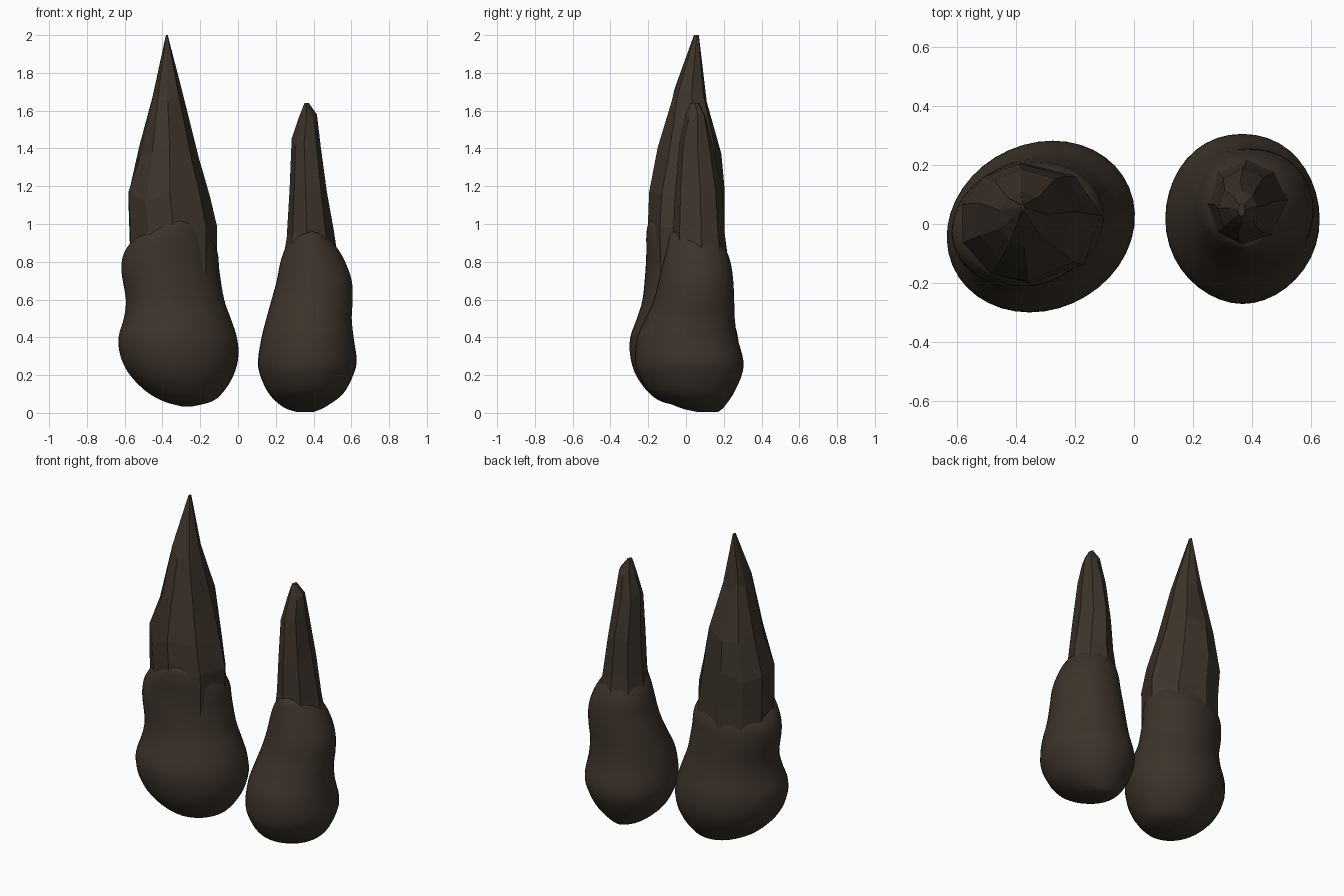
import bpy, bmesh, math

mat = bpy.data.materials.new("dark brown stone")
mat.diffuse_color = (0.045, 0.034, 0.023, 1)


def catmull(a, b, c, d, t):
    return tuple(0.5 * (2 * q + (r - p) * t + (2 * p - 5 * q + 4 * r - s) * t * t
                        + (3 * q - p - 3 * r + s) * t ** 3)
                 for p, q, r, s in zip(a, b, c, d))


def refine(rows, steps):
    """Smoothly interpolate the section table along the height."""
    out = []
    for i in range(len(rows) - 1):
        a, b = rows[max(i - 1, 0)], rows[i]
        c, d = rows[i + 1], rows[min(i + 2, len(rows) - 1)]
        out += [catmull(a, b, c, d, k / steps) for k in range(steps)]
    return out + [rows[-1]]


def loft(name, rows, angles, smooth, shear=0.0, taper=0.0, stagger=0.0):
    """Rows are (z, x min, x max, y min, y max); rings are joined and capped."""
    bm = bmesh.new()
    rings = []
    for j, (z, x0, x1, y0, y1) in enumerate(rows):
        cx, cy, rx, ry = (x0 + x1) / 2, (y0 + y1) / 2, (x1 - x0) / 2, (y1 - y0) / 2
        ring = []
        for i, a in enumerate(angles):
            c, s = math.cos(a), math.sin(a)
            w = 1 + taper * s * (1 - abs(c))
            dz = stagger * math.sin(2.3 * i + 1.7 * j) if 0 < j < len(rows) - 1 else 0
            ring.append(bm.verts.new((cx + rx * (c * w + shear * s), cy + ry * s, z + dz)))
        rings.append(ring)
    n = len(angles)
    for r, q in zip(rings, rings[1:]):
        for i in range(n):
            k = (i + 1) % n
            bm.faces.new((r[i], r[k], q[k], q[i]))
    bm.faces.new(rings[0][::-1])
    bm.faces.new(rings[-1])
    bmesh.ops.recalc_face_normals(bm, faces=bm.faces[:])
    for f in bm.faces:
        f.smooth = smooth
    me = bpy.data.meshes.new(name)
    bm.to_mesh(me)
    bm.free()
    me.materials.append(mat)
    ob = bpy.data.objects.new(name, me)
    bpy.context.collection.objects.link(ob)
    return ob


ROUND = [2 * math.pi * i / 40 for i in range(40)]

# Large piece: smooth bulbous base with a narrow waist and rounded shoulder
large_base = [
    (0.035, -0.30, -0.24, -0.02, 0.04),
    (0.06, -0.39, -0.14, -0.13, 0.13),
    (0.11, -0.48, -0.08, -0.20, 0.19),
    (0.20, -0.57, -0.025, -0.265, 0.25),
    (0.30, -0.62, 0.0, -0.295, 0.28),
    (0.40, -0.63, -0.008, -0.295, 0.275),
    (0.50, -0.603, -0.04, -0.26, 0.25),
    (0.60, -0.592, -0.075, -0.23, 0.23),
    (0.75, -0.615, -0.10, -0.215, 0.215),
    (0.85, -0.60, -0.11, -0.21, 0.20),
    (0.94, -0.53, -0.15, -0.21, 0.14),
    (1.00, -0.43, -0.21, -0.20, 0.06),
    (1.03, -0.35, -0.29, -0.17, -0.05),
]
loft("large_base", refine(large_base, 4), ROUND, True, shear=0.12)

# Large piece: faceted pointed spike
large_spike = [
    (0.65, -0.575, -0.11, -0.20, 0.21),
    (0.95, -0.585, -0.108, -0.205, 0.205),
    (1.15, -0.592, -0.145, -0.195, 0.205),
    (1.38, -0.53, -0.205, -0.150, 0.188),
    (1.68, -0.457, -0.293, -0.075, 0.11),
    (2.0, -0.382, -0.372, 0.042, 0.068),
]
loft("large_spike", large_spike,
     [math.radians(a) for a in (8, 52, 95, 130, 162, 200, 238, 272, 318)],
     False, stagger=0.035)

# Small piece: smooth bulbous base, pinched towards the front
small_base = [
    (0.005, 0.31, 0.40, 0.06, 0.17),
    (0.03, 0.24, 0.46, -0.04, 0.20),
    (0.10, 0.165, 0.555, -0.18, 0.25),
    (0.20, 0.117, 0.61, -0.25, 0.295),
    (0.28, 0.106, 0.628, -0.27, 0.303),
    (0.40, 0.125, 0.612, -0.26, 0.272),
    (0.50, 0.15, 0.602, -0.215, 0.258),
    (0.60, 0.178, 0.607, -0.17, 0.255),
    (0.70, 0.205, 0.602, -0.145, 0.25),
    (0.80, 0.225, 0.567, -0.12, 0.235),
    (0.88, 0.255, 0.52, -0.10, 0.20),
    (0.94, 0.31, 0.46, -0.085, 0.13),
    (0.96, 0.36, 0.41, -0.06, 0.02),
]
loft("small_base", refine(small_base, 4), ROUND, True, taper=0.10)

# Small piece: faceted blunt spike
small_spike = [
    (0.72, 0.225, 0.545, -0.09, 0.235),
    (0.95, 0.258, 0.507, -0.07, 0.205),
    (1.18, 0.273, 0.470, -0.06, 0.19),
    (1.43, 0.284, 0.438, -0.035, 0.14),
    (1.57, 0.322, 0.418, 0.0, 0.11),
    (1.64, 0.352, 0.375, 0.025, 0.07),
]
loft("small_spike", small_spike,
     [math.radians(a) for a in (5, 48, 92, 135, 180, 222, 262, 312)],
     False, stagger=0.02)
